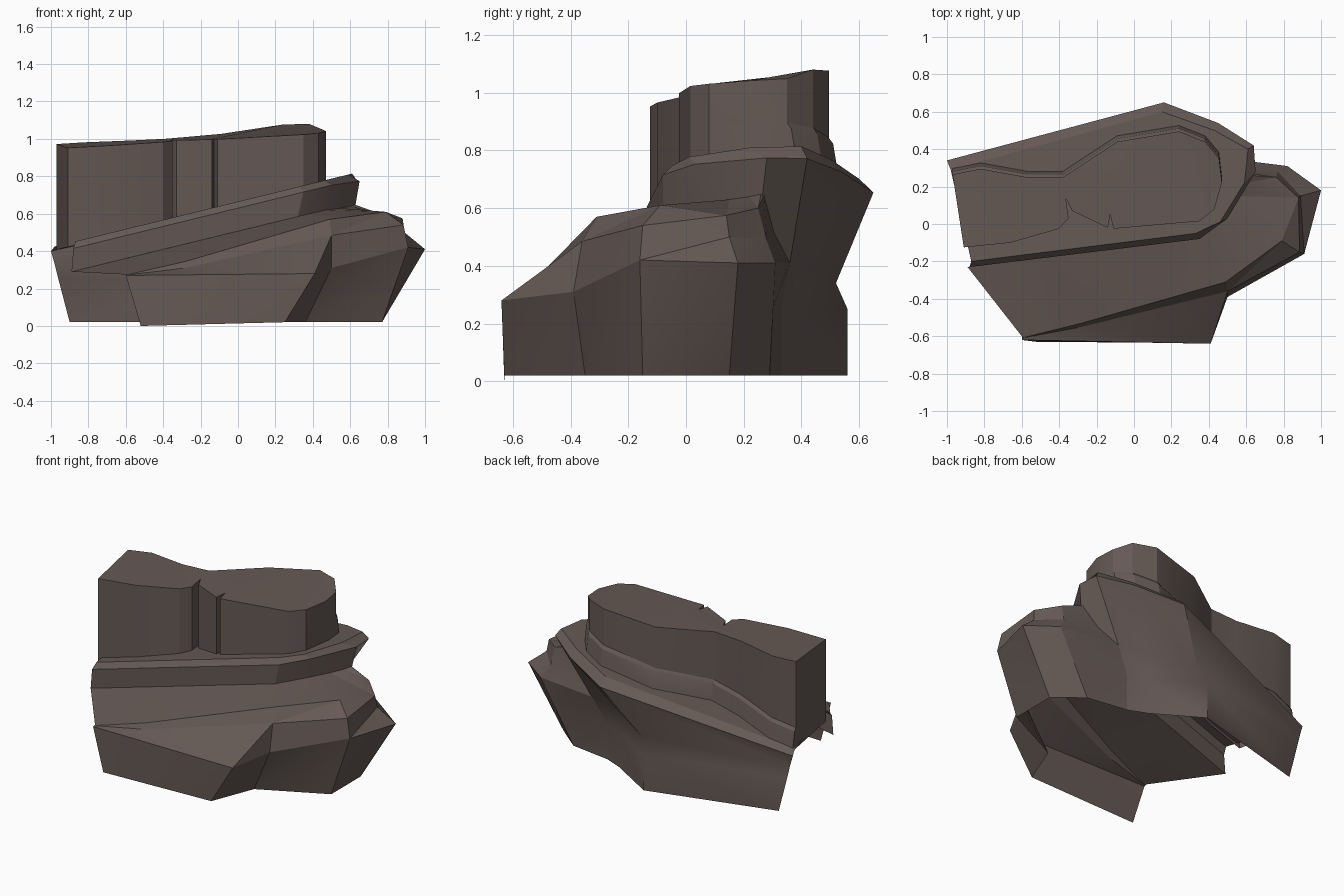
import bpy, bmesh, math

rock = bpy.data.materials.new("brown_grey_rock")
rock.diffuse_color = (0.13, 0.10, 0.09, 1)


def finish(name, bm, angle=25):
    """Turn a bmesh into a named rock object with sharp creases."""
    me = bpy.data.meshes.new(name)
    bm.to_mesh(me)
    bm.free()
    ob = bpy.data.objects.new(name, me)
    bpy.context.collection.objects.link(ob)
    me.materials.append(rock)
    bpy.ops.object.select_all(action='DESELECT')
    ob.select_set(True)
    bpy.context.view_layer.objects.active = ob
    bpy.ops.object.shade_smooth_by_angle(angle=math.radians(angle))


def sheet(bm, rows, closed=False):
    """Quads between rows of points, rows from top to bottom, columns anticlockwise."""
    vs = [[bm.verts.new(p) for p in r] for r in rows]
    n = len(rows[0])
    for a, b in zip(vs, vs[1:]):
        for j in range(n if closed else n - 1):
            k = (j + 1) % n
            bm.faces.new((a[j], b[j], b[k], a[k]))
    return vs


def ledge_z(x):
    return 0.665 + 0.245 * x


# Sloping middle ledge: flat top, bevelled rim, front and right lip
inner = [(-0.87, -0.20), (0.33, -0.05), (0.46, 0.01), (0.59, 0.22),
         (0.61, 0.40), (0.43, 0.50), (0.15, 0.60), (-0.98, 0.29)]
outer = [(-0.88, -0.23), (0.35, -0.08), (0.50, 0.03), (0.65, 0.28),
         (0.64, 0.42), (0.45, 0.54), (0.16, 0.65), (-1.0, 0.34)]
top = [(x, y, ledge_z(x)) for x, y in inner]
rim = [(x, y, ledge_z(x) - (0.05 if y > 0.2 else 0.035)) for x, y in outer]
rim[-1] = (-1.0, 0.34, 0.40)
bm = bmesh.new()
vs = sheet(bm, [top, rim])
bm.faces.new(vs[0])
lip_low = [(-0.89, -0.23, 0.29), (0.32, -0.08, 0.585), (0.47, 0.04, 0.62),
           (0.62, 0.26, 0.60), (0.42, 0.36, 0.41)]
sheet(bm, [rim[:5], lip_low])
finish("middle_ledge", bm)

# Back wall: leans in below the rim, then drops to the ground
bm = bmesh.new()
waist = [(0.42, 0.36, 0.41), (0.24, 0.39, 0.41), (-0.05, 0.52, 0.34), (-0.98, 0.34, 0.33)]
step = [(0.33, 0.33, 0.25), (0.21, 0.38, 0.25), (-0.09, 0.56, 0.25), (-0.96, 0.34, 0.25)]
foot = [(x, y, 0.02) for x, y, z in step[:3]] + [(-0.90, 0.34, 0.02)]
sheet(bm, [rim[4:], waist, step, foot])
finish("back_wall", bm, 45)

# Lower shelf and base: shelf, thin riser, shoulder and outer wall (open left and below)
shelf_in = [(-0.89, -0.23, 0.29), (-0.50, -0.18, 0.385), (0.32, -0.08, 0.585),
            (0.47, 0.04, 0.62), (0.55, 0.15, 0.63), (0.60, 0.22, 0.64), (0.62, 0.26, 0.65)]
shelf_out = [(-0.60, -0.60, 0.275), (-0.28, -0.53, 0.345), (0.49, -0.31, 0.57),
             (0.79, -0.09, 0.61), (0.88, 0.14, 0.575), (0.76, 0.25, 0.60), (0.62, 0.27, 0.645)]
crease = [(-0.60, -0.61, 0.272), (-0.28, -0.55, 0.31), (0.50, -0.36, 0.485),
          (0.885, -0.15, 0.54), (0.89, 0.15, 0.50), (0.77, 0.28, 0.49), (0.53, 0.305, 0.515)]
shoulder = [(-0.60, -0.62, 0.27), (0.41, -0.64, 0.28), (0.50, -0.39, 0.31),
            (0.91, -0.16, 0.42), (1.0, 0.18, 0.41), (0.82, 0.31, 0.41), (0.42, 0.36, 0.41)]
base = [(-0.52, -0.63, 0), (0.25, -0.63, 0.02), (0.36, -0.35, 0.02),
        (0.77, -0.15, 0.02), (0.77, 0.15, 0.02), (0.60, 0.29, 0.02), (0.33, 0.33, 0.02)]
middle = [tuple(p * 0.6 + q * 0.4 for p, q in zip(a, b)) for a, b in zip(shoulder, base)]
middle[-1] = (0.33, 0.33, 0.25)
bm = bmesh.new()
sheet(bm, [shelf_in, shelf_out])
sheet(bm, [shelf_out, crease, shoulder, middle, base])
bmesh.ops.triangulate(bm, faces=bm.faces[:], quad_method='ALTERNATE')
finish("lower_shelf_and_base", bm, 18)

# Upper block: keyhole outline with two cracks in the front and a flared foot at the back
block = [(-0.91, -0.125), (-0.66, -0.10), (-0.40, -0.025), (-0.35, 0.03), (-0.365, 0.14),
         (-0.33, 0.07), (-0.14, -0.02), (-0.127, 0.05), (-0.11, -0.025), (0.35, 0.015),
         (0.43, 0.08), (0.47, 0.22), (0.455, 0.35), (0.38, 0.44), (0.24, 0.495),
         (-0.09, 0.44), (-0.38, 0.25), (-0.57, 0.25), (-0.82, 0.295), (-0.97, 0.265)]


def flare(y, amount):
    return y + (amount if y > 0.2 else 0)


block_top = [(x, y, 1.005 + 0.05 * x + 0.06 * y + (0.03 if y > 0.43 and x > 0 else 0))
             for x, y in block]
block_mid = [(x, y, ledge_z(x) + 0.12) for x, y in block]
block_step = [(x, flare(y, 0.015), ledge_z(x) + 0.10) for x, y in block]
block_low = [(x, flare(y, 0.035), ledge_z(x) - 0.02) for x, y in block]
bm = bmesh.new()
vs = sheet(bm, [block_top, block_mid, block_step, block_low], closed=True)
cap = bm.faces.new(vs[0])
bmesh.ops.inset_region(bm, faces=[cap], thickness=0.012, depth=0.012)
bmesh.ops.triangulate(bm, faces=[f for f in bm.faces if len(f.verts) > 4])
finish("upper_block", bm)
